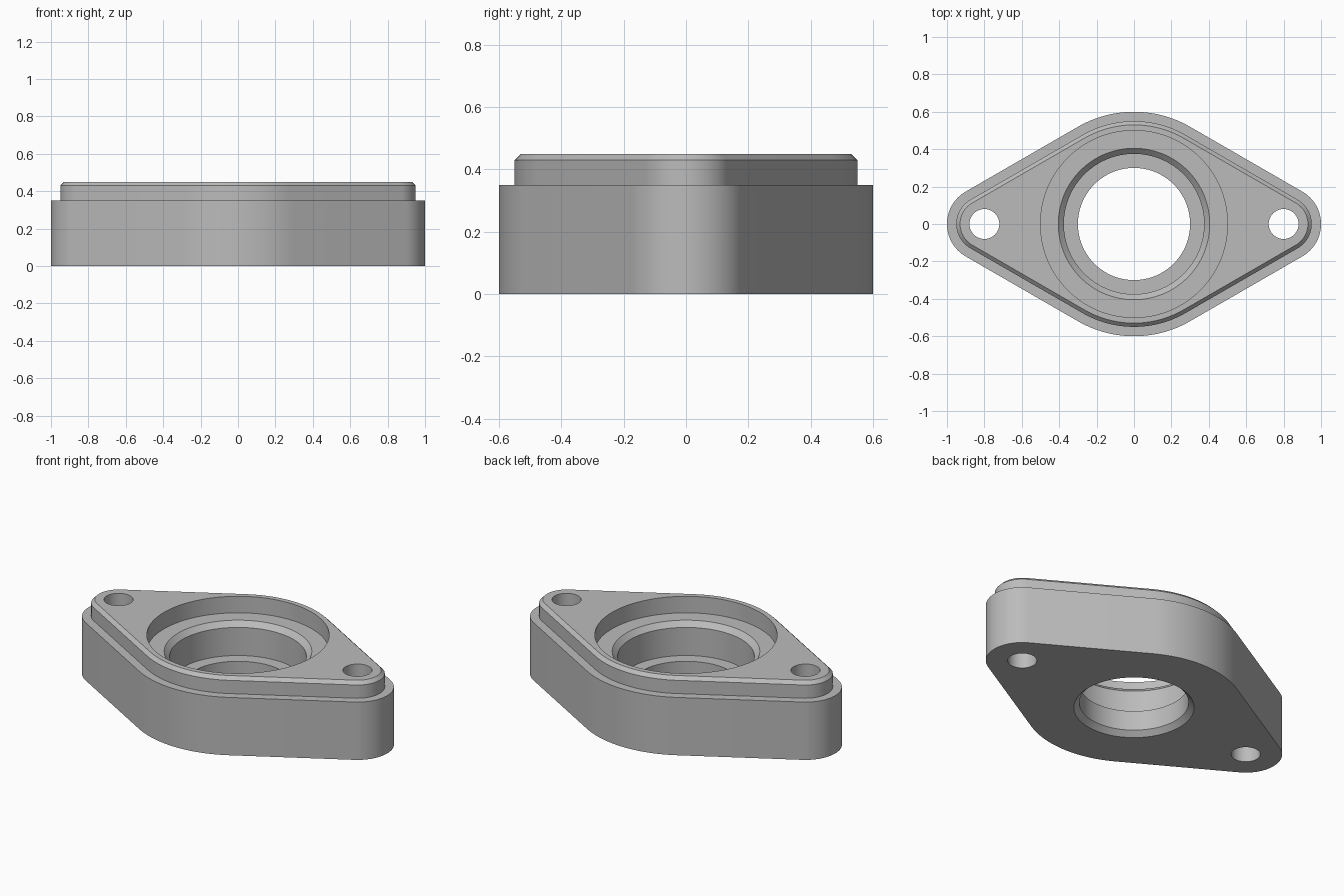
import bpy, bmesh
from math import sin, cos, radians, tau

cube = bpy.data.objects.get("Cube")
if cube:
    bpy.data.objects.remove(cube, do_unlink=True)

GREY = (0.5, 0.5, 0.5, 1.0)
metal = bpy.data.materials.new("light grey metal")
metal.use_nodes = True
metal.diffuse_color = GREY
metal.node_tree.nodes["Principled BSDF"].inputs["Base Color"].default_value = GREY

HUB_R, EAR_R, EAR_X = 0.6, 0.2, 0.8
ARC_STEPS = 32


def outline(inset):
    """Rounded diamond: a hub arc and two ear arcs joined by tangents."""
    arcs = [(EAR_X, EAR_R, -60, 60), (0, HUB_R, 60, 120),
            (-EAR_X, EAR_R, 120, 240), (0, HUB_R, 240, 300)]
    points = []
    for cx, r, start, end in arcs:
        for i in range(ARC_STEPS + 1):
            a = radians(start + (end - start) * i / ARC_STEPS)
            points.append((cx + (r - inset) * cos(a), (r - inset) * sin(a)))
    return points


def circle(r, cx=0, steps=128):
    return [(cx + r * cos(tau * i / steps), r * sin(tau * i / steps)) for i in range(steps)]


def loft(name, sections):
    """Solid through a stack of (outline, height) sections."""
    bm = bmesh.new()
    rings = [[bm.verts.new((x, y, z)) for x, y in pts] for pts, z in sections]
    for low, high in zip(rings, rings[1:]):
        for i in range(len(low)):
            j = (i + 1) % len(low)
            bm.faces.new((low[i], low[j], high[j], high[i]))
    bm.faces.new(rings[0][::-1])
    bm.faces.new(rings[-1])
    bmesh.ops.recalc_face_normals(bm, faces=bm.faces)
    mesh = bpy.data.meshes.new(name)
    bm.to_mesh(mesh)
    bm.free()
    mesh.materials.append(metal)
    obj = bpy.data.objects.new(name, mesh)
    bpy.context.collection.objects.link(obj)
    return obj


# Flange body with a stepped, chamfered upper rim
body = loft("flange_body", [(outline(inset), z) for inset, z in
                            [(0, 0), (0, 0.35), (0.05, 0.35), (0.05, 0.43), (0.07, 0.45)]])

# Stepped bore: bottom chamfer, through hole, seat, seat chamfer, counterbore
bore = [(0.36, -0.03), (0.3, 0.03), (0.3, 0.15), (0.375, 0.15),
        (0.375, 0.32), (0.405, 0.35), (0.5, 0.35), (0.5, 0.6)]
cutters = [loft("bore_cutter", [(circle(r), z) for r, z in bore])]

# Bolt holes through both ears
for side, x in (("left", EAR_X), ("right", -EAR_X)):
    hole = circle(0.08, x, 48)
    cutters.append(loft(side + "_bolt_cutter", [(hole, -0.1), (hole, 0.6)]))

# Cut the holes, then remove the cutters
bpy.ops.object.select_all(action='DESELECT')
body.select_set(True)
bpy.context.view_layer.objects.active = body
for cutter in cutters:
    cutter.hide_render = True
    mod = body.modifiers.new(cutter.name, 'BOOLEAN')
    mod.operation = 'DIFFERENCE'
    mod.solver = 'EXACT'
    mod.object = cutter
    bpy.ops.object.modifier_apply(modifier=mod.name)
    bpy.data.objects.remove(cutter, do_unlink=True)

bpy.ops.object.shade_smooth_by_angle(angle=radians(30))
